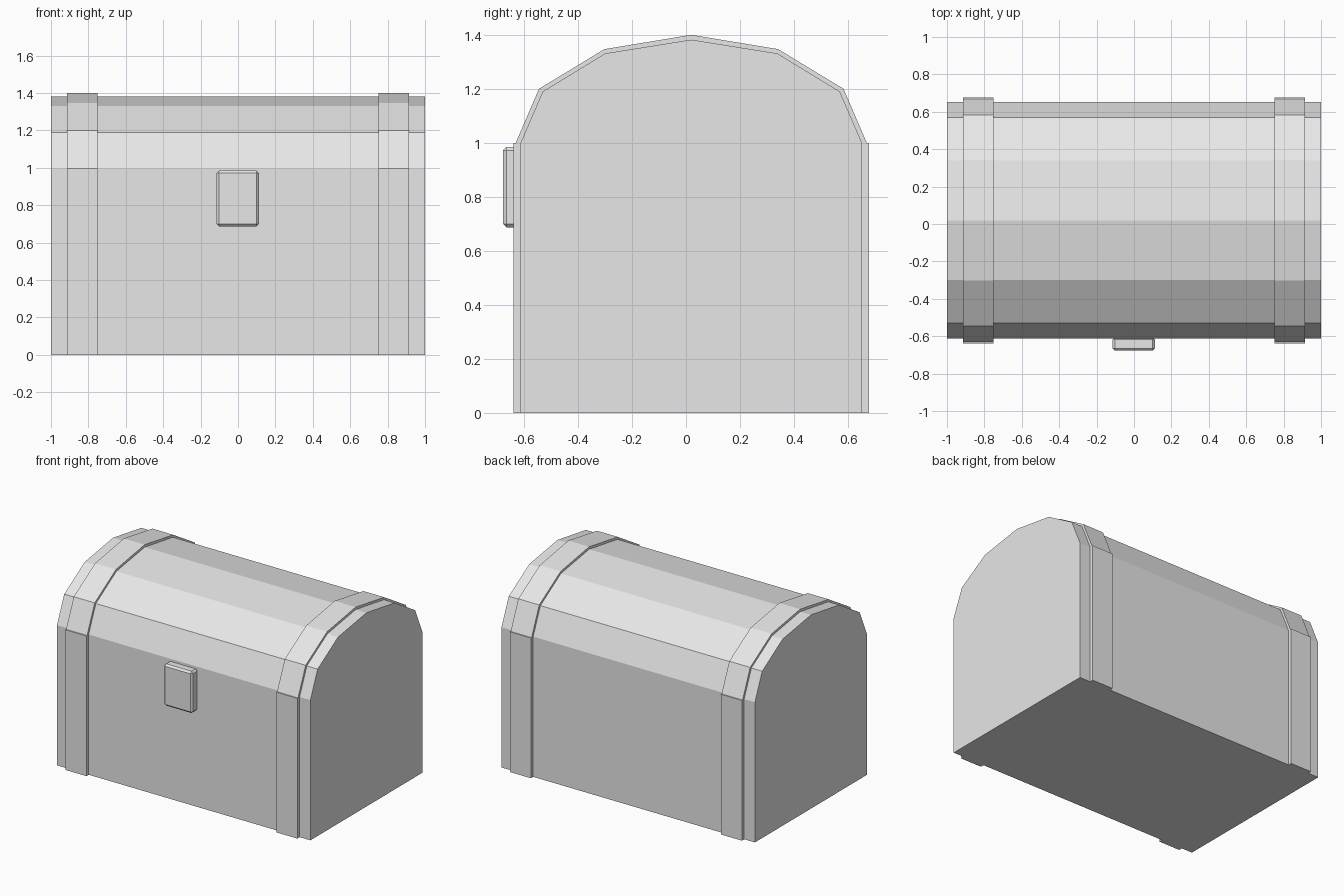
import bpy, bmesh

if "Cube" in bpy.data.objects:
    bpy.data.objects.remove(bpy.data.objects["Cube"])

CY = 0.0195  # depth centre of the chest (the latch shifts it off zero)

grey = bpy.data.materials.new("plain_grey")
grey.diffuse_color = (0.8, 0.8, 0.8, 1)
grey.use_nodes = True
grey.node_tree.nodes["Principled BSDF"].inputs["Base Color"].default_value = grey.diffuse_color


def finish(name, bm):
    bmesh.ops.recalc_face_normals(bm, faces=bm.faces)
    me = bpy.data.meshes.new(name)
    bm.to_mesh(me)
    bm.free()
    me.materials.append(grey)
    ob = bpy.data.objects.new(name, me)
    bpy.context.collection.objects.link(ob)
    return ob


def prism(name, outline, x0, x1):
    """Extrude a closed (y, z) outline along x."""
    bm = bmesh.new()
    face = bm.faces.new([bm.verts.new((x0, CY + y, z)) for y, z in outline])
    geo = bmesh.ops.extrude_face_region(bm, geom=[face])["geom"]
    moved = [g for g in geo if isinstance(g, bmesh.types.BMVert)]
    bmesh.ops.translate(bm, verts=moved, vec=(x1 - x0, 0, 0))
    return finish(name, bm)


def arch(half):
    """Mirror the front half of an arch (last point is the crown)."""
    return half + [(-y, z) for y, z in reversed(half[:-1])]


# Chest body with faceted barrel lid
shell = [(-0.632, 1.0), (-0.55, 1.19), (-0.319, 1.331), (0, 1.382)]
prism("chest_body", arch([(-0.632, 0)] + shell), -1, 1)

# Straps: arched band over the lid, upright bands on front and back
outer = arch([(-0.65, 1.0), (-0.564, 1.2), (-0.322, 1.347), (0, 1.4)])
inner = [(y * 0.985, 1 + (z - 1) * 0.97) for y, z in arch(shell)]
for side, x0 in (("left", -0.915), ("right", 0.75)):
    x1 = x0 + 0.165
    prism("lid_strap_" + side, outer + inner[::-1], x0, x1)
    for face, s in (("front", -1), ("back", 1)):
        a, b = s * 0.622, s * 0.658
        prism(f"{face}_strap_{side}", [(a, 0), (b, 0), (b, 1), (a, 1)], x0, x1)

# Latch plate with chamfered edges
bm = bmesh.new()
bmesh.ops.create_cube(bm, size=1)
bmesh.ops.scale(bm, verts=bm.verts, vec=(0.226, 0.072, 0.298))
bmesh.ops.translate(bm, verts=bm.verts, vec=(-0.002, -0.6415, 0.836))
bmesh.ops.bevel(bm, geom=bm.edges[:], offset=0.013, segments=1,
                affect='EDGES', profile=0.5)
finish("latch", bm)
